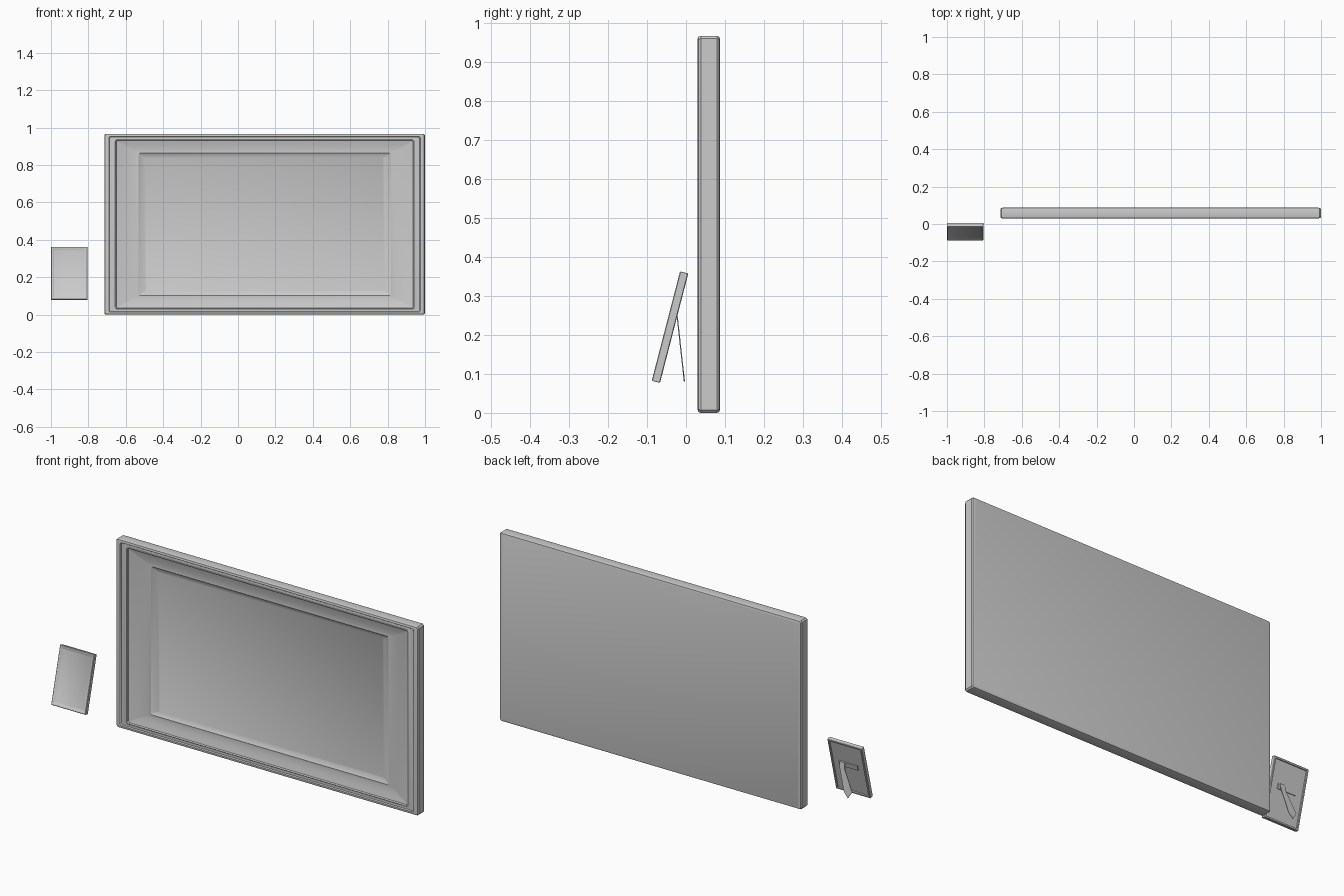
import bpy, bmesh, math
from mathutils import Matrix

if "Cube" in bpy.data.objects:
    bpy.data.objects.remove(bpy.data.objects["Cube"])


def finish(name, bm, smooth=True):
    bmesh.ops.recalc_face_normals(bm, faces=bm.faces)
    me = bpy.data.meshes.new(name)
    bm.to_mesh(me)
    bm.free()
    ob = bpy.data.objects.new(name, me)
    bpy.context.collection.objects.link(ob)
    bpy.ops.object.select_all(action='DESELECT')
    ob.select_set(True)
    bpy.context.view_layer.objects.active = ob
    if smooth:
        bpy.ops.object.shade_smooth_by_angle(angle=math.radians(30))
    return ob


def loft(name, rings, chamfer):
    """Bridge chamfered rectangles (half width, half height, y), capped at both ends."""
    bm = bmesh.new()
    loops = []
    for w, h, y in rings:
        c = chamfer
        pts = [(w - c, -h), (w, c - h), (w, h - c), (w - c, h),
               (c - w, h), (-w, h - c), (-w, c - h), (c - w, -h)]
        loops.append([bm.verts.new((x, y, z)) for x, z in pts])
    for a, b in zip(loops, loops[1:]):
        for i in range(8):
            j = (i + 1) % 8
            bm.faces.new((a[i], a[j], b[j], b[i]))
    bm.faces.new(loops[0])
    bm.faces.new(loops[-1])
    return finish(name, bm)


# Large picture frame: moulding profile as (scale of outline, y)
W, H = 0.8575, 0.4835
profile = [(0.984, 0.087), (0.995, 0.085), (1.0, 0.079), (1.0, 0.038),
           (0.995, 0.032), (0.985, 0.030), (0.972, 0.030), (0.968, 0.033),
           (0.966, 0.037), (0.938, 0.037), (0.932, 0.034), (0.928, 0.036),
           (0.925, 0.041)]
# concave cove down to the inner lip
for i in range(1, 9):
    t = i / 8
    profile.append((0.925 - 0.13 * t, 0.041 + 0.014 * math.sin(t * math.pi / 2)))
# inner lip and picture surface
profile += [(0.787, 0.054), (0.783, 0.056), (0.765, 0.061), (0.745, 0.066)]
big = loft("large_frame", [(W * s, H * s, y) for s, y in profile], 0.007)
big.location = (0.1425, 0, H)

# Small standing frame, leaning back
tilt = Matrix.Translation((-0.9025, -0.041, 0.22)) @ Matrix.Rotation(math.radians(-14.5), 4, 'X')
w, h = 0.0975, 0.145
small = [(0.012, 0.005), (0.010, 0.005), (0.009, 0.011), (0.002, 0.011),
         (0.0, 0.009), (0.0, -0.009), (0.002, -0.011), (0.006, -0.011),
         (0.014, -0.005), (0.016, -0.004)]
frame = loft("small_frame", [(w - d, h - d, y) for d, y in small], 0.001)
frame.matrix_world = tilt

# Hinge bracket on the back of the small frame
bm = bmesh.new()
bmesh.ops.create_cube(bm, size=1, matrix=Matrix.Translation((0, 0.007, 0.018))
                      @ Matrix.Diagonal((0.105, 0.006, 0.026, 1)))
bracket = finish("hinge_bracket", bm, False)
bracket.matrix_world = tilt

# Thin support leg: slanted, widening to a pointed foot
bm = bmesh.new()
outline = [(-0.885, 0.247), (-0.857, 0.247), (-0.859, 0.218), (-0.893, 0.106),
           (-0.916, 0.080), (-0.938, 0.115), (-0.887, 0.218)]
front = [bm.verts.new((x, -0.024 + (0.247 - z) * 0.11, z)) for x, z in outline]
face = bm.faces.new(front)
ext = bmesh.ops.extrude_face_region(bm, geom=[face], use_keep_orig=True)
bmesh.ops.translate(bm, vec=(0, 0.003, 0),
                    verts=[v for v in ext['geom'] if isinstance(v, bmesh.types.BMVert)])
finish("support_leg", bm, False)
